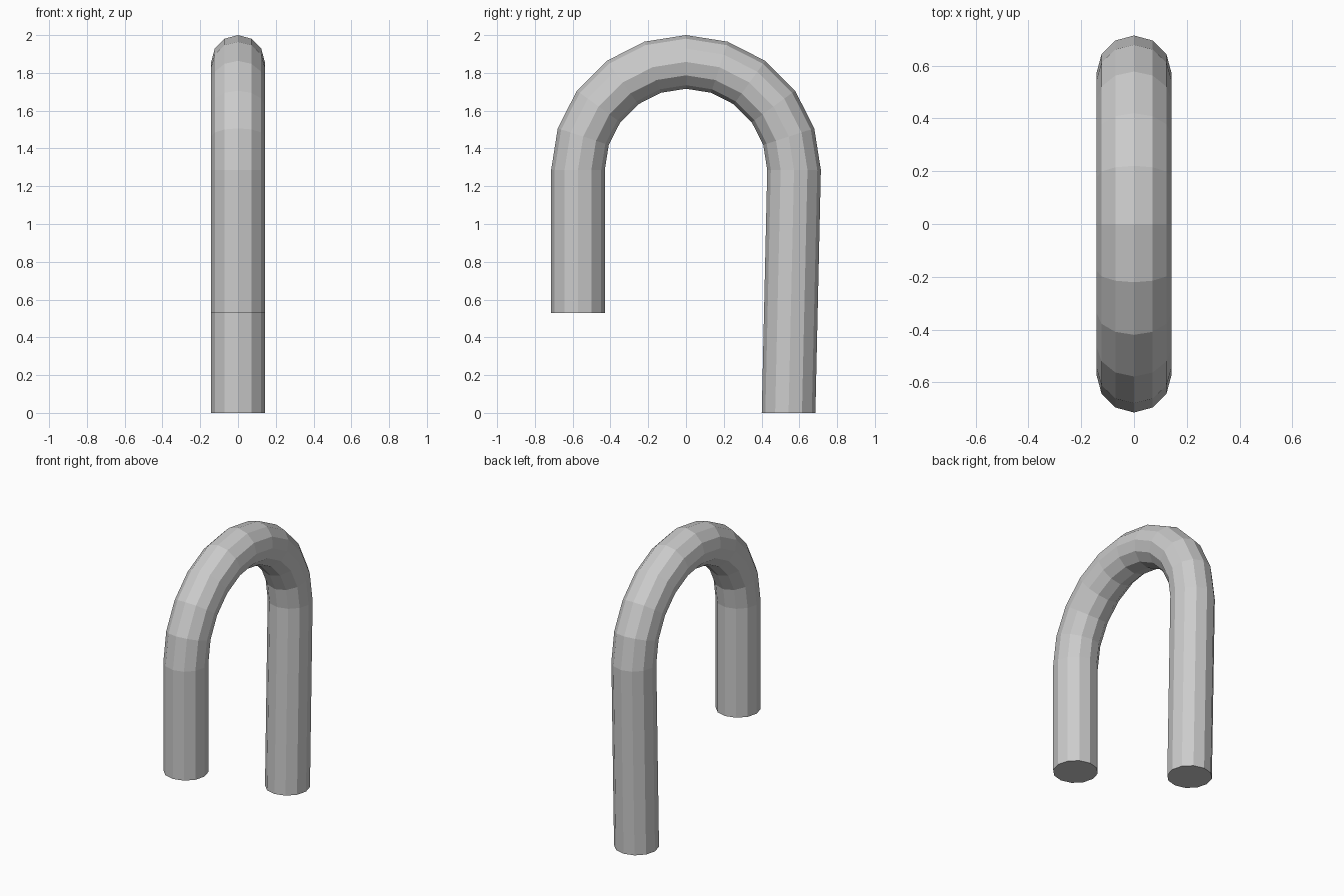
import bpy, bmesh
from math import sin, cos, pi

if "Cube" in bpy.data.objects:
    bpy.data.objects.remove(bpy.data.objects["Cube"])

SIDES, STEPS = 12, 10
TUBE_R, BEND_R, BEND_Z = 0.142, 0.572, 1.286

# Centre path in the YZ plane: (y, z, tilt of the ring's radial direction)
path = [(-BEND_R, 0.53, pi)]                                  # short leg end
for i in range(STEPS + 1):                                    # half-circle bend
    a = pi - pi * i / STEPS
    path.append((BEND_R * cos(a), BEND_Z + BEND_R * sin(a), a))
path.append((0.543, 0.0, 0.0))                                # long leg end, leaning in

bm = bmesh.new()
rings = []
for y, z, a in path:
    ring = []
    for k in range(SIDES):
        t = 2 * pi * k / SIDES
        d = TUBE_R * cos(t)
        ring.append(bm.verts.new((TUBE_R * sin(t), y + d * cos(a), z + d * sin(a))))
    rings.append(ring)

# Tube walls
for r0, r1 in zip(rings, rings[1:]):
    for k in range(SIDES):
        n = (k + 1) % SIDES
        bm.faces.new((r0[k], r0[n], r1[n], r1[k]))

# End caps
bm.faces.new(rings[0])
bm.faces.new(rings[-1])
bmesh.ops.recalc_face_normals(bm, faces=bm.faces)

mesh = bpy.data.meshes.new("bent_tube")
bm.to_mesh(mesh)
bm.free()
bpy.context.collection.objects.link(bpy.data.objects.new("bent_tube", mesh))
